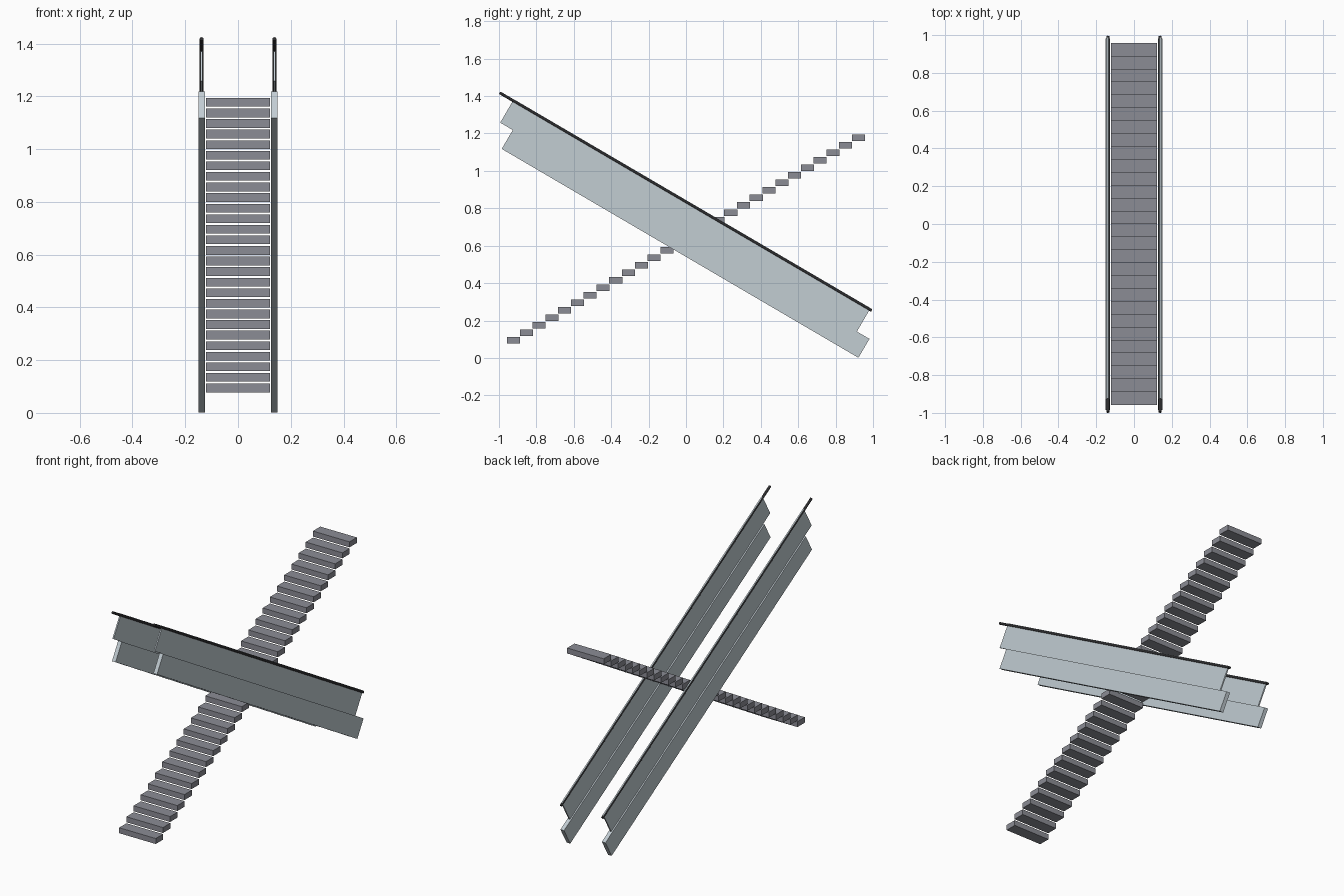
import bpy
import bmesh
from math import radians, pi
from mathutils import Matrix, Vector

cube = bpy.data.objects.get("Cube")
if cube:
    bpy.data.objects.remove(cube, do_unlink=True)


def material(name, rgb):
    mat = bpy.data.materials.new(name)
    mat.use_nodes = True
    colour = (*rgb, 1.0)
    mat.diffuse_color = colour
    mat.node_tree.nodes["Principled BSDF"].inputs["Base Color"].default_value = colour
    return mat


PALE = material("pale blue grey", (0.54, 0.61, 0.65))
STEEL = material("step grey", (0.26, 0.265, 0.30))
BLACK = material("rail black", (0.025, 0.025, 0.027))


def finish(name, bm, mat):
    mesh = bpy.data.meshes.new(name)
    bm.to_mesh(mesh)
    bm.free()
    mesh.materials.append(mat)
    obj = bpy.data.objects.new(name, mesh)
    bpy.context.collection.objects.link(obj)
    return obj


def add_box(bm, low, high, frame=Matrix()):
    low, high = Vector(low), Vector(high)
    place = Matrix.Translation((low + high) / 2) @ Matrix.Diagonal((*(high - low), 1))
    bmesh.ops.create_cube(bm, size=1, matrix=frame @ place)


# Staircase: equal blocks climbing towards the back
COUNT, DEPTH, HEIGHT, HALF = 28, 0.07, 0.033, 0.122
START = Vector((0, -0.957, 0.078))
PITCH = Vector((0, 0.0683, 0.0401))
bm = bmesh.new()
for i in range(COUNT):
    p = START + PITCH * i
    add_box(bm, p - Vector((HALF, 0, 0)), p + Vector((HALF, DEPTH, HEIGHT)))
finish("steps", bm, STEEL)

# Sloped balustrade frame: local y runs down the slope, local z is its normal
SLOPE = Matrix.Translation((0, -0.922, 1.380)) @ Matrix.Rotation(radians(-30.35), 4, "X")
LENGTH = 2.21

for side, x in (("left", 0.138), ("right", -0.138)):
    frame = Matrix.Translation((x, 0, 0)) @ SLOPE

    # Thin upper panel
    bm = bmesh.new()
    add_box(bm, (-0.004, 0, -0.1415), (0.004, LENGTH, 0.0035), frame)
    finish(side + "_upper_panel", bm, PALE)

    # Thicker skirt panel, shifted down the slope
    bm = bmesh.new()
    add_box(bm, (-0.012, 0.078, -0.2585), (0.012, 0.078 + LENGTH, -0.1415), frame)
    finish(side + "_skirt_panel", bm, PALE)

    # Round handrail overhanging the upper end
    bm = bmesh.new()
    top, bottom = -0.083, 2.222
    lie = Matrix.Translation((0, (top + bottom) / 2, -0.005)) @ Matrix.Rotation(pi / 2, 4, "X")
    bmesh.ops.create_cone(bm, cap_ends=True, segments=16, radius1=0.0075,
                          radius2=0.0075, depth=bottom - top, matrix=frame @ lie)
    rail = finish(side + "_handrail", bm, BLACK)
    bpy.ops.object.select_all(action="DESELECT")
    rail.select_set(True)
    bpy.context.view_layer.objects.active = rail
    bpy.ops.object.shade_smooth_by_angle()
